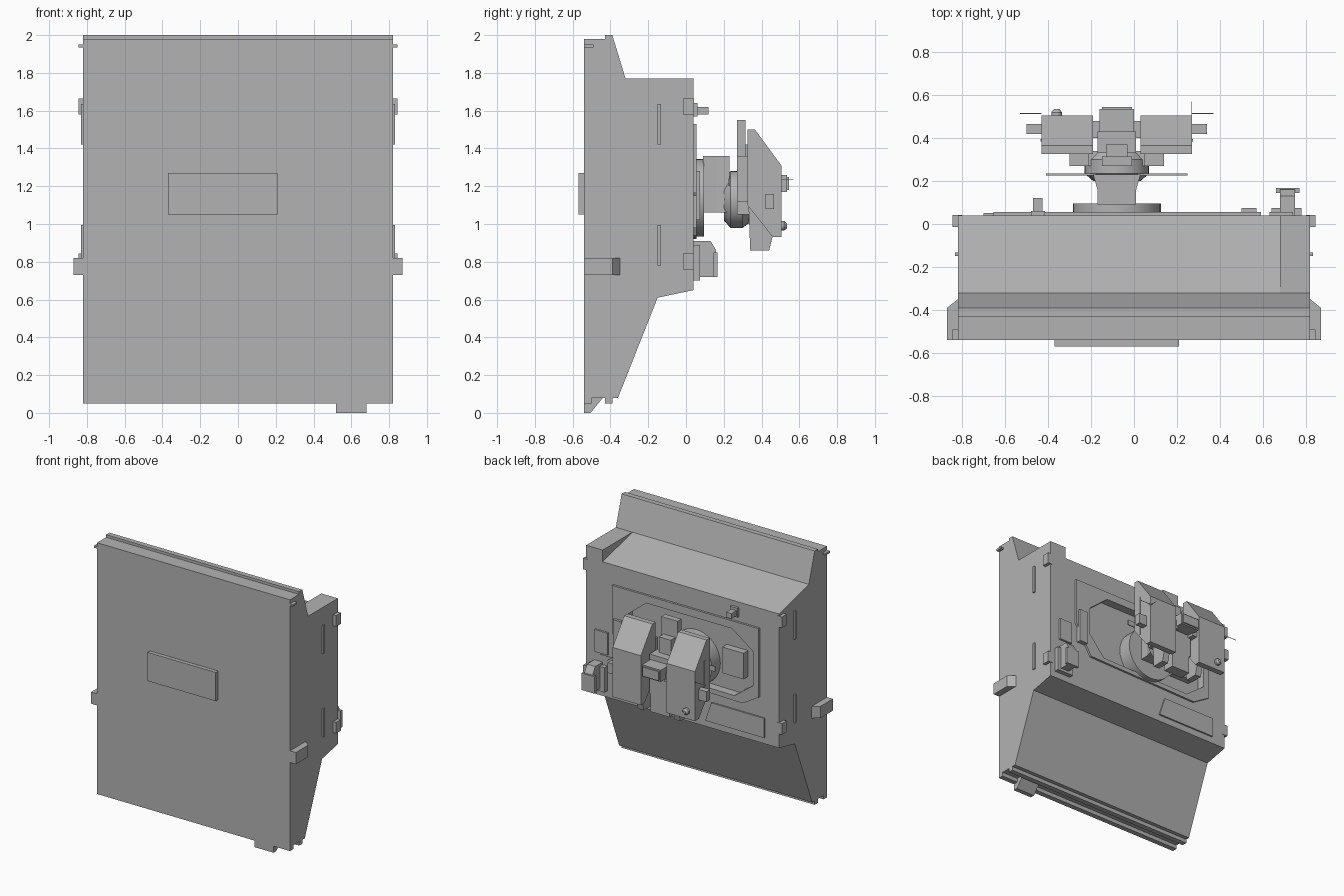
import bpy, bmesh, math
from mathutils import Vector

cube = bpy.data.objects.get("Cube")
if cube:
    bpy.data.objects.remove(cube, do_unlink=True)

grey = bpy.data.materials.new("plain_grey")
grey.use_nodes = True
grey.diffuse_color = (0.45, 0.45, 0.45, 1)
grey.node_tree.nodes["Principled BSDF"].inputs["Base Color"].default_value = (0.45, 0.45, 0.45, 1)


def finish(name, bm):
    bmesh.ops.recalc_face_normals(bm, faces=bm.faces)
    mesh = bpy.data.meshes.new(name)
    bm.to_mesh(mesh)
    bm.free()
    mesh.materials.append(grey)
    ob = bpy.data.objects.new(name, mesh)
    bpy.context.collection.objects.link(ob)
    return ob


def prism(name, pts, axis, a, b):
    """Extrude a 2D outline along an axis from a to b."""
    def place(p, t):
        return {"x": (t, p[0], p[1]), "y": (p[0], t, p[1]), "z": (p[0], p[1], t)}[axis]
    bm = bmesh.new()
    face = bm.faces.new([bm.verts.new(place(p, a)) for p in pts])
    out = bmesh.ops.extrude_face_region(bm, geom=[face])
    verts = [v for v in out["geom"] if isinstance(v, bmesh.types.BMVert)]
    shift = Vector(place((0, 0), b - a))
    bmesh.ops.translate(bm, verts=verts, vec=shift)
    return finish(name, bm)


def box(name, x, y, z):
    return prism(name, [(x[0], z[0]), (x[1], z[0]), (x[1], z[1]), (x[0], z[1])], "y", *y)


def disc(name, x, z, rings, sides=32):
    """Lathe (y, radius) rings about an axis along y."""
    bm = bmesh.new()
    loops = []
    for y, r in rings:
        loops.append([bm.verts.new((x + r * math.cos(i * math.tau / sides), y,
                                    z + r * math.sin(i * math.tau / sides))) for i in range(sides)])
    for lo, hi in zip(loops, loops[1:]):
        for i in range(sides):
            j = (i + 1) % sides
            bm.faces.new((lo[i], lo[j], hi[j], hi[i]))
    bm.faces.new(loops[0])
    bm.faces.new(loops[-1])
    ob = finish(name, bm)
    bpy.ops.object.select_all(action="DESELECT")
    ob.select_set(True)
    bpy.context.view_layer.objects.active = ob
    bpy.ops.object.shade_smooth_by_angle()
    return ob


def cut(ob, cutter):
    mod = ob.modifiers.new("recess", "BOOLEAN")
    mod.operation = "DIFFERENCE"
    mod.object = cutter
    mod.solver = "EXACT"


# Cabinet body: sloped rear shoulder, with a square column at one side
lower = [(0.04, 0.65), (-0.15, 0.61), (-0.36, 0.08), (-0.39, 0.08), (-0.39, 0.05),
         (-0.43, 0.05), (-0.43, 0.08), (-0.54, 0.08), (-0.54, 1.98), (-0.43, 1.98),
         (-0.43, 2.0), (-0.39, 2.0), (-0.32, 1.77)]
body = prism("cabinet_body", lower + [(0.04, 1.68)], "x", -0.82, 0.68)
prism("cabinet_column", lower + [(0.04, 1.77)], "x", 0.68, 0.82)
box("lower_front_lip", (-0.82, 0.82), (-0.54, -0.5), (0.05, 0.08))
box("front_plate", (-0.37, 0.21), (-0.57, -0.54), (1.05, 1.27))
prism("bottom_foot", [(-0.54, 0), (-0.505, 0), (-0.44, 0.08), (-0.54, 0.08)], "x", 0.52, 0.68)

# Rear frame and its octagonal recess
frame = prism("rear_frame", [(0.59, 1.53), (0.59, 1.17), (0.45, 0.94), (-0.52, 0.92),
                             (-0.655, 1.0), (-0.655, 1.53)], "y", 0.04, 0.056)
cutter = prism("recess_cutter", [(0.46, 1.34), (0.3, 1.47), (-0.43, 1.47), (-0.61, 1.34),
                                 (-0.61, 1.08), (-0.45, 0.96), (0.33, 0.97), (0.46, 1.12)],
               "y", -0.01, 0.12)
cutter.hide_render = True
cutter.hide_set(True)
cut(body, cutter)
cut(frame, cutter)

# Matching fittings on both sides
for side, s in (("left", 1), ("right", -1)):
    def span(a, b):
        return (min(s * a, s * b), max(s * a, s * b))
    prism(side + "_clamp", [(s * 0.82, -0.54), (s * 0.87, -0.54), (s * 0.87, -0.39),
                            (s * 0.82, -0.35)], "z", 0.73, 0.82)
    box(side + "_pin", span(0.82, 0.845), (-0.54, -0.49), (1.935, 1.95))
    for i, z in enumerate((0.78, 1.42)):
        box(f"{side}_strip_{i}", span(0.82, 0.832), (-0.15, -0.132), (z, z + 0.215))
    for i, z in enumerate((0.76, 1.58)):
        box(f"{side}_clip_{i}", span(0.8, 0.845), (-0.015, 0.043), (z, z + 0.085))

# Small fittings on the rear face
box("rear_peg", (-0.47, -0.425), (0.04, 0.12), (1.58, 1.62))
box("rear_peg_base", (-0.48, -0.415), (0.04, 0.06), (1.57, 1.64))
prism("lower_panel", [(-0.7, 0.7), (-0.2, 0.7), (-0.25, 0.85), (-0.7, 0.85)], "y", 0.04, 0.052)
box("side_plate", (0.63, 0.74), (0.04, 0.055), (0.98, 1.15))
box("side_rail", (0.5, 0.57), (0.04, 0.075), (1.02, 1.28))
box("recess_block", (-0.52, -0.34), (-0.01, 0.045), (1.1, 1.3))
prism("latch_box", [(0.04, 0.72), (0.16, 0.72), (0.16, 0.86), (0.13, 0.91), (0.04, 0.91)],
      "x", 0.68, 0.75)
box("latch_base", (0.64, 0.78), (0.04, 0.075), (0.7, 0.89))
box("latch_cap", (0.66, 0.77), (0.145, 0.167), (0.72, 0.85))

# Turning mount
cx = -0.08
disc("turntable", cx, 1.14, [(-0.01, 0.205), (0.095, 0.205)])
prism("neck", [(-0.17, 0.09), (0.01, 0.09), (0.01, 0.16), (0.03, 0.23), (-0.19, 0.23),
               (-0.17, 0.16)], "z", 1.06, 1.36)
disc("hub", cx, 1.13, [(0.2, 0.11), (0.235, 0.15), (0.3, 0.15), (0.34, 0.12)])
box("cross_bar", (-0.41, 0.25), (0.226, 0.234), (1.2, 1.24))
box("hub_bridge", (-0.25, 0.09), (0.27, 0.34), (1.05, 1.22))
box("top_bracket", (-0.15, -0.01), (0.27, 0.315), (1.36, 1.55))
box("bracket_stem", (-0.13, -0.03), (0.28, 0.37), (1.1, 1.42))
box("centre_block", (-0.17, 0.01), (0.33, 0.43), (1.0, 1.3))
box("rear_block", (-0.16, 0.0), (0.43, 0.535), (1.17, 1.26))
box("rear_cap", (-0.15, -0.01), (0.5, 0.545), (1.18, 1.25))
box("centre_foot", (-0.16, 0.0), (0.34, 0.43), (0.86, 1.0))

# Twin pods with their side parts
pod = [(0.325, 1.5), (0.365, 1.5), (0.505, 1.31), (0.505, 0.93), (0.46, 0.93), (0.325, 1.1)]
for side, s in (("left", 1), ("right", -1)):
    def at(a, b):
        return (min(cx + s * a, cx + s * b), max(cx + s * a, cx + s * b))
    prism(side + "_pod", pod, "x", *at(0.11, 0.35))
    prism(side + "_pod_base", [(0.33, 1.12), (0.46, 0.94), (0.44, 0.86), (0.34, 0.86)],
          "x", *at(0.13, 0.18))
    box(side + "_pod_mount", at(0.13, 0.22), (0.27, 0.33), (1.12, 1.36))
    box(side + "_pod_link", at(0.07, 0.12), (0.4, 0.48), (1.15, 1.22))
    box(side + "_pod_knob", at(0.35, 0.42), (0.42, 0.465), (1.08, 1.16))
    box(side + "_pod_strip", at(0.35, 0.355), (0.385, 0.395), (1.04, 1.35))
    box(side + "_pod_wire", at(0.35, 0.45), (0.513, 0.516), (1.233, 1.236))
disc("pod_button", -0.36, 0.99, [(0.5, 0.025), (0.52, 0.025), (0.535, 0.012)], 16)
box("rear_wire", (0.268, 0.271), (0.5, 0.57), (1.233, 1.236))
